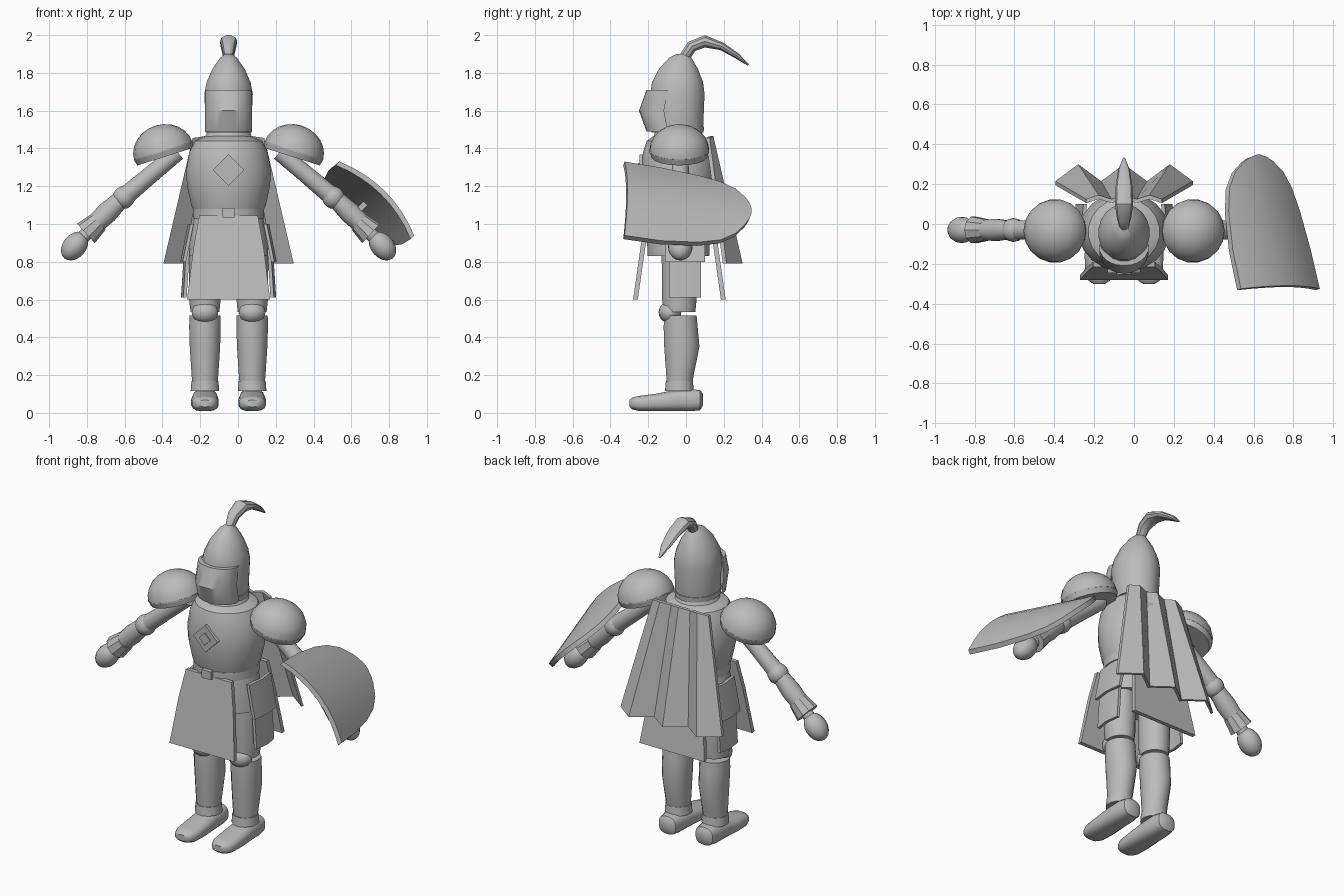
import bpy, bmesh, math
from mathutils import Vector, Matrix

cube = bpy.data.objects.get("Cube")
if cube:
    bpy.data.objects.remove(cube, do_unlink=True)

steel = bpy.data.materials.new("plain grey")
steel.use_nodes = True
steel.diffuse_color = (0.5, 0.5, 0.5, 1)
steel.node_tree.nodes["Principled BSDF"].inputs["Base Color"].default_value = (0.5, 0.5, 0.5, 1)

CX = -0.05   # body centre line
CY = -0.04
SIDES = (("right", -1), ("left", 1))


def finish(name, bm, angle=35):
    bmesh.ops.recalc_face_normals(bm, faces=bm.faces)
    mesh = bpy.data.meshes.new(name)
    bm.to_mesh(mesh)
    bm.free()
    mesh.materials.append(steel)
    ob = bpy.data.objects.new(name, mesh)
    bpy.context.collection.objects.link(ob)
    bpy.ops.object.select_all(action='DESELECT')
    ob.select_set(True)
    bpy.context.view_layer.objects.active = ob
    bpy.ops.object.shade_smooth_by_angle(angle=math.radians(angle))
    return ob


def loft(name, rings, matrix=Matrix(), sides=16, square=1.0):
    """Skin elliptical rings (x, y, z, rx, ry) stacked along local z."""
    bm = bmesh.new()
    loops = []
    for x, y, z, rx, ry in rings:
        loop = []
        for i in range(sides):
            a = math.tau * (i + 0.5) / sides
            c, s = math.cos(a), math.sin(a)
            px = math.copysign(abs(c) ** square, c) * rx
            py = math.copysign(abs(s) ** square, s) * ry
            loop.append(bm.verts.new(matrix @ Vector((x + px, y + py, z))))
        loops.append(loop)
    for a, b in zip(loops, loops[1:]):
        for i in range(sides):
            j = (i + 1) % sides
            bm.faces.new((a[i], a[j], b[j], b[i]))
    bm.faces.new(loops[0])
    bm.faces.new(loops[-1])
    return finish(name, bm)


def along(p, q):
    """Matrix carrying local z from p toward q."""
    p, q = Vector(p), Vector(q)
    return Matrix.Translation(p) @ (q - p).to_track_quat('Z', 'Y').to_matrix().to_4x4()


def limb(name, p, q, radii, sides=14):
    length = (Vector(q) - Vector(p)).length
    n = len(radii) - 1
    return loft(name, [(0, 0, length * i / n, r, r) for i, r in enumerate(radii)], along(p, q), sides)


def ball(name, matrix, size):
    bm = bmesh.new()
    bmesh.ops.create_uvsphere(bm, u_segments=14, v_segments=10, radius=1,
                              matrix=matrix @ Matrix.Diagonal((*size, 1)))
    return finish(name, bm)


def sheet(name, grid, thickness, angle=35):
    """Thick sheet through rows of points; thickness goes along an offset vector."""
    bm = bmesh.new()
    off = Vector(thickness)
    front = [[bm.verts.new(Vector(p)) for p in row] for row in grid]
    back = [[bm.verts.new(Vector(p) + off) for p in row] for row in grid]
    rows, cols = len(grid), len(grid[0])
    for g in (front, back):
        for r in range(rows - 1):
            for c in range(cols - 1):
                bm.faces.new((g[r][c], g[r][c + 1], g[r + 1][c + 1], g[r + 1][c]))
    rim = [(0, c) for c in range(cols)] + [(r, cols - 1) for r in range(1, rows)]
    rim += [(rows - 1, c) for c in range(cols - 2, -1, -1)] + [(r, 0) for r in range(rows - 2, 0, -1)]
    for (a, b), (c, d) in zip(rim, rim[1:] + rim[:1]):
        bm.faces.new((front[a][b], front[c][d], back[c][d], back[a][b]))
    bmesh.ops.remove_doubles(bm, verts=bm.verts, dist=0.0005)
    return finish(name, bm, angle)


def box(name, centre, size, rot=Matrix()):
    bm = bmesh.new()
    bmesh.ops.create_cube(bm, size=1, matrix=Matrix.Translation(centre) @ rot @ Matrix.Diagonal((*size, 1)))
    return finish(name, bm)


# Helmet, neck and torso
def body(name, rows, sides=20):
    return loft(name, [(CX, y, z, rx, ry) for z, y, rx, ry in rows], sides=sides)


body("helmet", [(1.49, -.045, .12, .135), (1.52, -.045, .122, .138), (1.69, -.045, .13, .145),
                (1.75, -.045, .118, .137), (1.82, -.04, .087, .105), (1.88, -.03, .045, .06), (1.9, -.02, .02, .03)])
body("helmet_rim", [(1.485, -.045, .124, .14), (1.515, -.045, .126, .142)])
body("gorget", [(1.43, CY, .15, .16), (1.46, CY, .125, .135), (1.5, CY, .11, .12)])
body("breastplate", [(1.05, CY, .18, .165), (1.1, CY, .2, .18), (1.2, CY, .222, .198), (1.28, CY, .228, .2),
                     (1.38, CY, .21, .19), (1.44, CY, .18, .17), (1.465, CY, .12, .135)])
body("belt", [(1.03, CY, .19, .178), (1.08, CY, .19, .178)])
body("hip_skirt", [(.83, CY, .215, .165), (.95, CY, .205, .17), (1.05, CY, .18, .165)])

# Visor: curved band with a ridge at mid height
visor = []
for z, ry in ((1.49, .165), (1.6, .205), (1.71, .165)):
    visor.append([(CX + .132 * math.sin(t), CY - .012 - ry * math.cos(t) ** 0.6 + .008, z)
                  for t in [math.radians(d) for d in range(-70, 71, 14)]])
sheet("visor", visor, (0, .035, 0))

# Plume: tapering feather sweeping back
bm = bmesh.new()
path = [(-.01, 1.88, .024, .03), (.03, 1.94, .036, .032), (.1, 1.967, .046, .034),
        (.19, 1.94, .042, .022), (.27, 1.89, .03, .016), (.33, 1.842, .006, .005)]
loops = []
for i, (y, z, w, h) in enumerate(path):
    a, b = path[max(i - 1, 0)], path[min(i + 1, len(path) - 1)]
    d = Vector((0, b[0] - a[0], b[1] - a[1])).normalized()
    up = Vector((0, -d.z, d.y))
    loops.append([bm.verts.new(Vector((CX + w * math.cos(t), y, z)) + up * h * math.sin(t))
                  for t in [math.tau * k / 10 for k in range(10)]])
for a, b in zip(loops, loops[1:]):
    for i in range(10):
        bm.faces.new((a[i], a[i - 1], b[i - 1], b[i]))
bm.faces.new(loops[0])
bm.faces.new(loops[-1])
finish("plume", bm)

# Chest emblem and belt buckle
turn = Matrix.Rotation(math.pi / 4, 4, 'Y')
box("emblem_plate", (CX, -.236, 1.285), (.118, .022, .118), turn)
box("emblem_centre", (CX, -.246, 1.285), (.054, .016, .054), turn)
box("buckle", (CX, -.222, 1.06), (.062, .03, .05))

# Front and back tabard panels
for name, ys in (("tabard_front", (-.215, -.24, -.28)), ("tabard_back", (.125, .145, .185))):
    grid = [[(CX + s * w, y, z) for s in (-1, 0, 1)]
            for y, z, w in zip(ys, (1.045, .88, .6), (.155, .185, .22))]
    sheet(name, grid, (0, .025, 0))

# Pleated cape
cape = []
for k in range(7):
    s = k / 3 - 1
    ridge = k % 2
    cape.append([(CX + s * .19, .125 + .02 * ridge, 1.455 + .01 * ridge),
                 (CX + s * .345, .215 + .085 * ridge, .79)])
sheet("cape", cape, (0, -.02, 0), 20)

for label, s in SIDES:
    def at(x, y, z):
        return (CX + s * x, y, z)

    lx = CX + s * .125
    # Hip plates
    for part, x0, x1, y0, y1, z0, z1 in (("upper_tasset", .185, .225, -.11, .1, .8, 1.0),
                                         ("lower_tasset", .205, .222, -.09, .08, .61, .87)):
        sheet(label + "_" + part, [[at(x0, y0, z1), at(x0 + .012, 0, z1), at(x0, y1, z1)],
                                   [at(x1, y0, z0), at(x1 + .012, 0, z0), at(x1, y1, z0)]], (s * .018, 0, 0))
    # Leg
    loft(label + "_thigh", [(lx, -.035, z, r, r + .008) for z, r in ((.535, .078), (.6, .085), (.86, .088))])
    ball(label + "_knee", Matrix.Translation((lx, -.085, .532)), (.072, .06, .058))
    loft(label + "_shin", [(lx, y, z, rx, ry) for y, z, rx, ry in
                           ((-.035, .13, .066, .066), (-.032, .2, .072, .074), (-.022, .35, .082, .095),
                            (-.028, .45, .085, .092), (-.03, .515, .084, .088))])
    loft(label + "_ankle_cuff", [(lx, -.035, .115, .077, .078), (lx, -.035, .168, .073, .073)])
    loft(label + "_foot", [(lx, zc, l, rx, rz) for zc, l, rx, rz in
                           ((.07, -.09, .035, .03), (.067, -.075, .058, .054), (.068, -.02, .068, .06),
                            (.065, .06, .07, .057), (.055, .16, .074, .047), (.05, .25, .07, .04),
                            (.05, .285, .054, .032), (.05, .3, .03, .018))],
         Matrix.Rotation(math.pi / 2, 4, 'X'), 16, .75)
    # Shoulder dome and its rim
    base, tip = at(.345, -.035, 1.385), at(.345 + .3, -.035, 1.385 + .95)
    dome = [(0, 0, .142 * math.sin(a), .16 * math.cos(a), .162 * math.cos(a))
            for a in [math.radians(d) for d in (0, 15, 30, 45, 60, 75, 87)]]
    loft(label + "_pauldron", dome, along(base, tip), 18)
    loft(label + "_pauldron_rim", [(0, 0, -.03, .148, .154), (0, 0, .005, .16, .163)], along(base, tip), 18)
    # Arm
    ay = -.03
    limb(label + "_upper_arm", at(.27, ay, 1.38), at(.55, ay, 1.145), (.045, .046, .05))
    ball(label + "_elbow", Matrix.Translation(at(.555, ay, 1.14)), (.06, .06, .06))
    limb(label + "_forearm", at(.565, ay, 1.135), at(.72, ay, .985), (.046, .057, .05))
    limb(label + "_cuff", at(.69, ay, 1.01), at(.755, ay, .95), (.056, .07), 10)
    limb(label + "_wrist", at(.73, ay, .97), at(.79, ay, .91), (.035, .035))
    ball(label + "_hand", along(at(.815, ay, .883), at(.86, ay, .83)), (.066, .062, .085))

# Shield: curved plate with a straight front edge and a rounded rear end
U = Vector((.712, 0, -.703))
V = Vector((-.15, .66, -.105)).normalized()
N = U.cross(V).normalized()
origin = Vector((.735, -.325, 1.135))
grid = []
for v, w in ((0, .278), (.2, .275), (.4, .252), (.52, .22), (.6, .168), (.65, .1), (.67, .06), (.682, .015)):
    row = []
    for k in range(-4, 5):
        t = w * k / 4
        row.append(origin + V * v + U * t + N * .06 * (1 - (t / .278) ** 2))
    grid.append(row)
sheet("shield", grid, -N * .028)
box("shield_grip", (.64, -.03, 1.075), (.1, .05, .03), Matrix.Rotation(math.radians(-45), 4, 'Y'))
